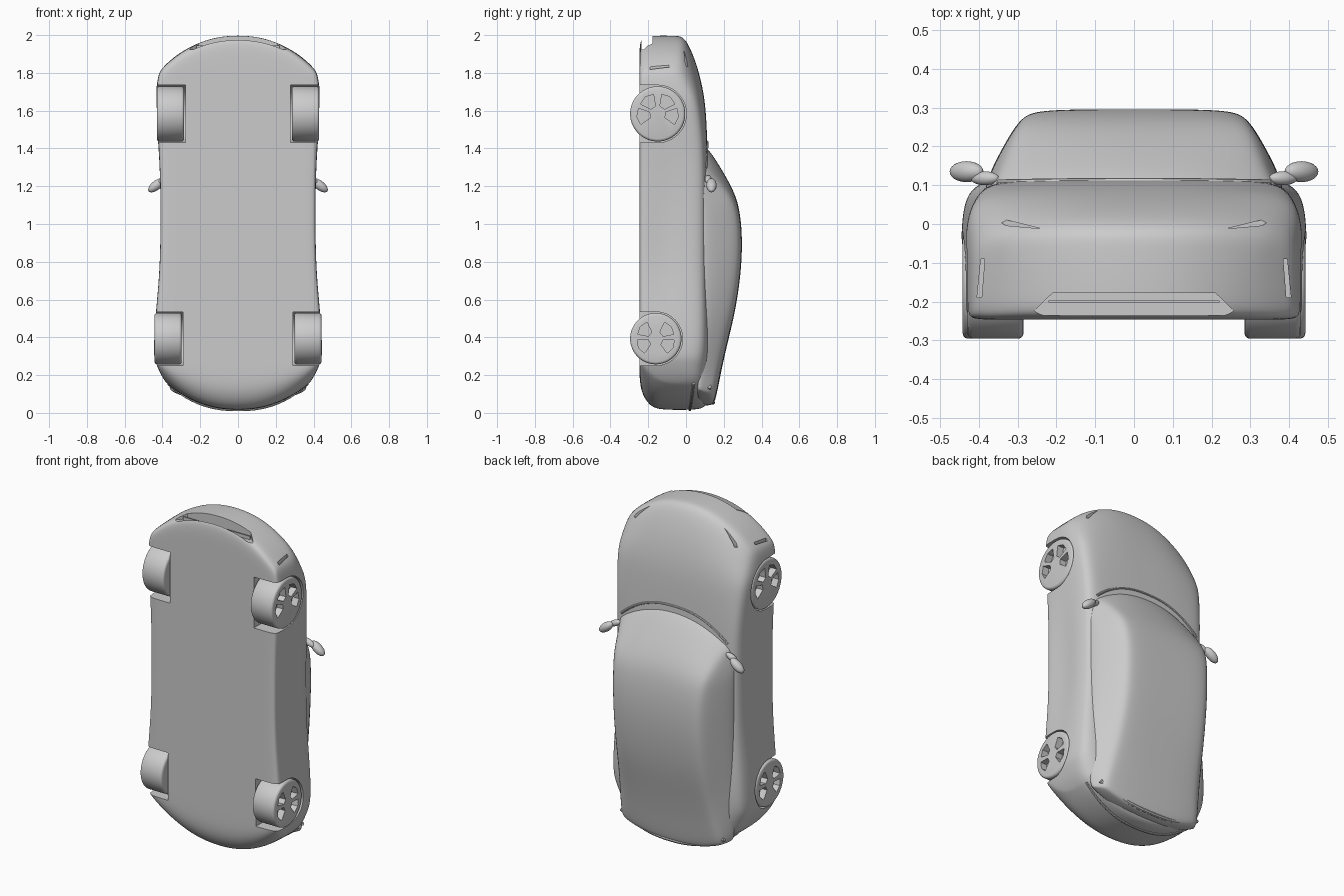
import bpy, bmesh, math
from mathutils import Matrix

if "Cube" in bpy.data.objects:
    bpy.data.objects.remove(bpy.data.objects["Cube"])

grey = bpy.data.materials.new("plain grey")
grey.use_nodes = True
grey.diffuse_color = (0.6, 0.6, 0.6, 1)
grey.node_tree.nodes["Principled BSDF"].inputs["Base Color"].default_value = (0.6, 0.6, 0.6, 1)


def activate(ob):
    bpy.ops.object.select_all(action="DESELECT")
    ob.select_set(True)
    bpy.context.view_layer.objects.active = ob


def finish(name, bm):
    bmesh.ops.recalc_face_normals(bm, faces=bm.faces)
    mesh = bpy.data.meshes.new(name)
    bm.to_mesh(mesh)
    bm.free()
    ob = bpy.data.objects.new(name, mesh)
    bpy.context.collection.objects.link(ob)
    mesh.materials.append(grey)
    return ob


def smooth(ob, angle=35):
    activate(ob)
    bpy.ops.object.shade_smooth_by_angle(angle=math.radians(angle))


def subdivide(ob):
    activate(ob)
    ob.modifiers.new("round", "SUBSURF").levels = 3
    bpy.ops.object.modifier_apply(modifier="round")


def cut(ob, cutter):
    cutter.hide_render = True
    activate(ob)
    mod = ob.modifiers.new("cut", "BOOLEAN")
    mod.operation, mod.object, mod.solver = "DIFFERENCE", cutter, "EXACT"
    bpy.ops.object.modifier_apply(modifier="cut")
    bpy.data.objects.remove(cutter)


def bow(x, k):
    # sweeps a station back towards the corners
    return k * (abs(x) / 0.43) ** 2.4


def prism(name, pts, lo, hi, along_x=False):
    bm = bmesh.new()
    rings = []
    for d in (lo, hi):
        rings.append([bm.verts.new((d, a, b) if along_x else (a, b, d)) for a, b in pts])
    for i in range(len(pts)):
        j = (i + 1) % len(pts)
        bm.faces.new((rings[0][i], rings[0][j], rings[1][j], rings[1][i]))
    for r in rings:
        bm.faces.new(r)
    return finish(name, bm)


def loft(name, halves, flat):
    # halves: half sections (x, y, z) from bottom centre to top centre
    bm = bmesh.new()
    n = len(halves[0])
    rings = []
    for half in halves:
        full = half + [(-x, y, z) for x, y, z in half[-2:0:-1]]
        rings.append([bm.verts.new(p) for p in full])
    m = len(rings[0])
    for a, b in zip(rings, rings[1:]):
        for i in range(m):
            j = (i + 1) % m
            bm.faces.new((a[i], a[j], b[j], b[i]))
    # end caps follow the swept ends in strips
    for r in (rings[0], rings[-1]):
        for i in range(flat):
            bm.faces.new((r[i], r[i + 1], r[n - 2 - i], r[n - 1 - i]))
            bm.faces.new((r[-i], r[-i - 1], r[n + i], r[n - 1 + i]))
        bm.faces.new(r[flat:n - flat])
        bm.faces.new([r[-i] for i in range(flat, n - flat)])
    ob = finish(name, bm)
    subdivide(ob)
    return ob


# Lower body: z, half width, floor, shoulder, deck, sweep, waist pinch
body_stations = [
    (0.01, 0.38, -0.13, 0.03, 0.06, 0.2, 0),
    (0.025, 0.41, -0.19, 0.06, 0.11, 0.2, 0),
    (0.11, 0.435, -0.245, 0.07, 0.13, 0.15, 0),
    (0.25, 0.447, -0.247, 0.09, 0.14, 0.05, 0),
    (0.40, 0.445, -0.247, 0.10, 0.14, 0, 0),
    (0.56, 0.435, -0.247, 0.10, 0.13, 0, 0.01),
    (0.75, 0.418, -0.247, 0.10, 0.12, 0, 0.03),
    (1.00, 0.413, -0.247, 0.10, 0.12, 0, 0.035),
    (1.25, 0.415, -0.247, 0.10, 0.12, 0, 0.02),
    (1.42, 0.422, -0.247, 0.095, 0.113, 0, 0),
    (1.58, 0.433, -0.247, 0.075, 0.107, 0, 0),
    (1.71, 0.437, -0.247, 0.055, 0.092, 0.05, 0),
    (1.84, 0.432, -0.247, 0.02, 0.06, 0.12, 0),
    (1.945, 0.425, -0.247, -0.01, 0.02, 0.18, 0),
    (2.00, 0.415, -0.235, -0.04, -0.015, 0.21, 0),
    (2.003, 0.39, -0.18, -0.08, -0.06, 0.21, 0)]
sections = []
for z, w, lo, sh, top, k, pinch in body_stations:
    h = sh - lo
    half = [(0, lo), (0.4 * w, lo), (0.75 * w, lo), (0.97 * w, lo), (w, lo + 0.06 * h),
            (w * (1 - pinch), lo + 0.4 * h), (w, lo + 0.72 * h), (0.975 * w, lo + 0.93 * h),
            (0.90 * w, sh + 0.2 * (top - sh)), (0.75 * w, sh + 0.65 * (top - sh)),
            (0.4 * w, top), (0, top)]
    sections.append([(x, y, z - bow(x, k) if z > 1 else z + bow(x, k)) for x, y in half])
body = loft("car_body", sections, 3)

# Wheel arches, then wheels with four openings
for end, cz, cy, r, inner, outer, angles in (
        ("front", 1.583, -0.15, 0.146, 0.285, 0.43, (54, 126, 188, 352)),
        ("rear", 0.393, -0.16, 0.136, 0.298, 0.442, (38, 142, 208, 332))):
    R = r + 0.006
    arch = [(cy + R * math.sin(math.pi * i / 24), cz - R * math.cos(math.pi * i / 24)) for i in range(25)]
    arch += [(-0.4, cz + R), (-0.4, cz - R)]
    for side, s in (("left", 1), ("right", -1)):
        cut(body, prism("arch_cutter", arch, s * (inner - 0.008), s * 0.6, True))
        bm = bmesh.new()
        bmesh.ops.create_cone(bm, cap_ends=True, segments=56, radius1=r, radius2=r, depth=outer - inner)
        rims = [e for e in bm.edges if abs(e.verts[0].co.z - e.verts[1].co.z) < 0.001]
        bmesh.ops.bevel(bm, geom=rims, offset=0.014, segments=3, affect="EDGES", profile=0.5)
        bm.transform(Matrix.Translation((s * (inner + outer) / 2, cy, cz)) @ Matrix.Rotation(math.pi / 2, 4, "Y"))
        wheel = finish(f"{end}_{side}_wheel", bm)
        for a in angles:
            hole = []
            for rad, da in ((0.3, -20), (0.72, -24), (0.76, 0), (0.72, 24), (0.3, 20)):
                t = math.radians(a + da)
                hole.append((cy + r * rad * math.cos(t), cz + r * rad * math.sin(t)))
            cut(wheel, prism("spoke_cutter", hole, s * (outer - 0.04), s * 0.6, True))
        smooth(wheel)

# Nose openings: lower intake, lamp slots, corner vents
cut(body, prism("intake_cutter", [(-0.27, -0.236), (-0.21, -0.178), (0.21, -0.178), (0.27, -0.236)], 1.925, 2.2))
for s in (1, -1):
    cut(body, prism("lamp_cutter", [(s * 0.24, -0.012), (s * 0.33, -0.004), (s * 0.375, 0.022),
                                    (s * 0.32, 0.008)], 1.835, 2.2))
    cut(body, prism("vent_cutter", [(s * 0.385, -0.09), (s * 0.395, -0.09), (s * 0.405, -0.19),
                                    (s * 0.393, -0.19)], 1.79, 2.2))
smooth(body)

# Slim bar across the intake
bar = prism("intake_bar", [(-0.22, -0.203), (-0.22, -0.197), (0.22, -0.197), (0.22, -0.203)], 1.9, 1.945)

# Cabin with fastback roof: z, base half width, roof half width, roof height, sweep
cabin_stations = [
    (0.035, 0.36, 0.31, 0.135, 0.13),
    (0.05, 0.37, 0.32, 0.155, 0.13),
    (0.20, 0.385, 0.30, 0.182, 0.1),
    (0.365, 0.39, 0.285, 0.219, 0.07),
    (0.54, 0.39, 0.28, 0.262, 0.03),
    (0.73, 0.39, 0.28, 0.290, 0),
    (0.90, 0.39, 0.283, 0.299, 0),
    (1.05, 0.39, 0.288, 0.289, -0.04),
    (1.16, 0.39, 0.30, 0.263, -0.08),
    (1.29, 0.39, 0.32, 0.192, -0.16),
    (1.43, 0.385, 0.35, 0.105, -0.22)]
sections = []
base = 0.06
for z, wb, wt, top, k in cabin_stations:
    half = [(0, base), (0.4 * wb, base), (0.8 * wb, base), (wb, base)]
    for f, g in ((0.1, 0.25), (0.5, 0.6), (0.9, 0.9)):
        half.append((wb + (wt - wb) * f, base + (top - base) * g))
    half += [(0.9 * wt, base + (top - base) * 0.985), (0.5 * wt, top), (0, top)]
    sections.append([(x, y, z + bow(x, k)) for x, y in half])
smooth(loft("cabin", sections, 3), 50)


def strip(name, half_width, z, k, height, drop, radius):
    # slim bead bent across the car
    curve = bpy.data.curves.new(name, "CURVE")
    curve.dimensions = "3D"
    curve.bevel_depth = radius
    curve.bevel_resolution = 2
    curve.use_fill_caps = True
    line = curve.splines.new("POLY")
    line.points.add(24)
    for i, p in enumerate(line.points):
        x = half_width * (i / 12 - 1)
        p.co = (x, height - drop * (x / half_width) ** 2, z + bow(x, k), 1)
    ob = bpy.data.objects.new(name, curve)
    bpy.context.collection.objects.link(ob)
    curve.materials.append(grey)
    activate(ob)
    bpy.ops.object.convert(target="MESH")
    smooth(bpy.context.object)


strip("hood_rear_lip", 0.35, 1.435, -0.22, 0.112, 0.004, 0.007)
strip("tail_lip", 0.34, 0.055, 0.15, 0.143, 0.02, 0.011)
strip("rear_bumper_crease", 0.37, 0.016, 0.2, 0.02, -0.02, 0.007)

# Door mirrors: swept pods on short arms
for side, s in (("left", 1), ("right", -1)):
    for part, size, pos, turn in (("mirror", (0.052, 0.027, 0.025), (0.432, 0.135, 1.205), 38),
                                  ("mirror_arm", (0.04, 0.018, 0.018), (0.385, 0.118, 1.235), 25)):
        bm = bmesh.new()
        bmesh.ops.create_uvsphere(bm, u_segments=24, v_segments=14, radius=1)
        bm.transform(Matrix.Translation((s * pos[0], pos[1], pos[2]))
                     @ Matrix.Rotation(s * math.radians(turn), 4, "Y") @ Matrix.Diagonal((*size, 1)))
        smooth(finish(f"{side}_{part}", bm), 60)
